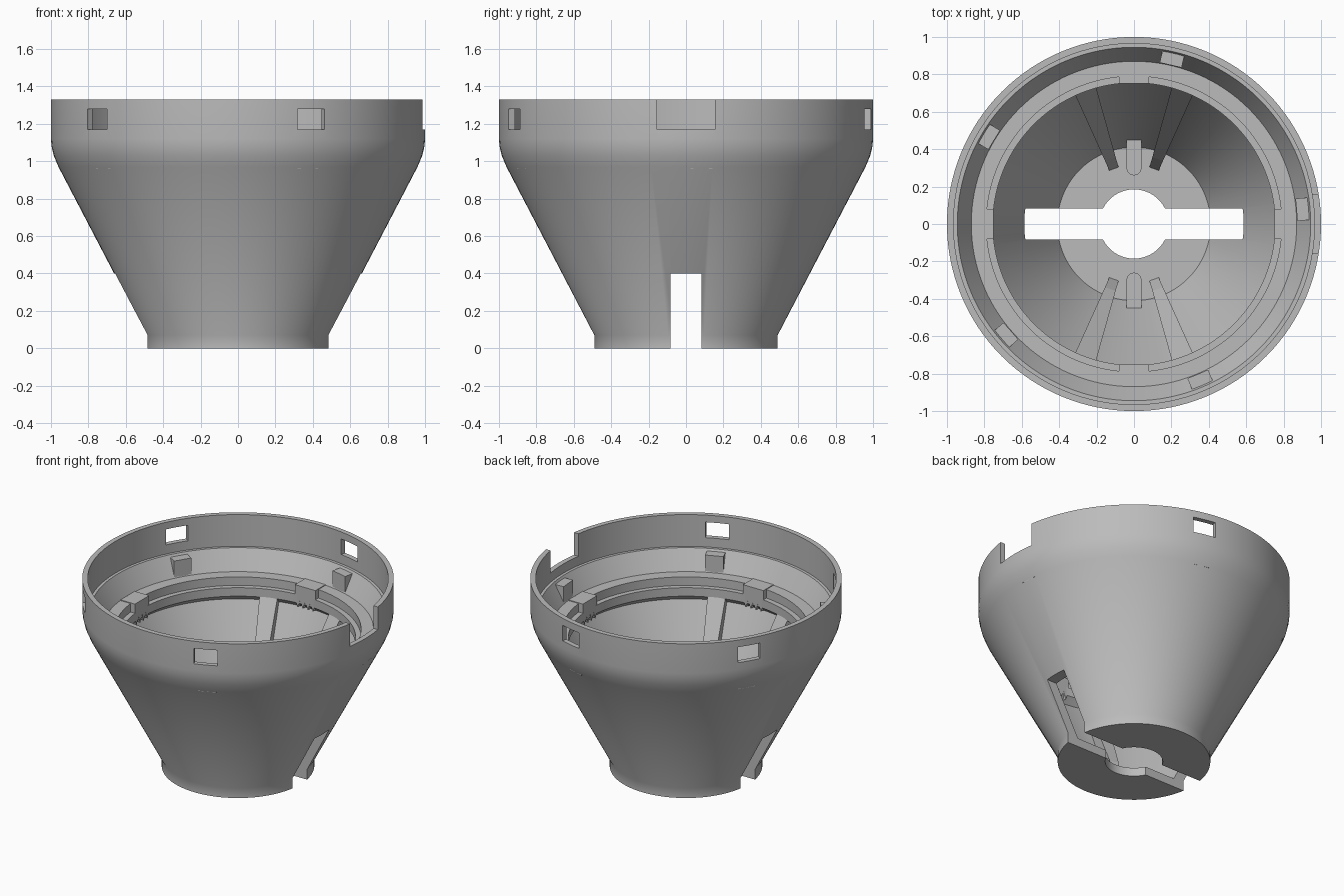
import bpy, bmesh, math
from mathutils import Matrix

old = bpy.data.objects.get("Cube")
if old:
    bpy.data.objects.remove(old)

COLOR = (0.5, 0.5, 0.5, 1)
grey = bpy.data.materials.new("light grey plastic")
grey.use_nodes = True
grey.diffuse_color = COLOR
grey.node_tree.nodes["Principled BSDF"].inputs["Base Color"].default_value = COLOR


def finish(name, bm, angle=0):
    """Turn a bmesh into an object, rotated about z by an angle in degrees."""
    bmesh.ops.recalc_face_normals(bm, faces=bm.faces)
    bmesh.ops.rotate(bm, verts=bm.verts, matrix=Matrix.Rotation(math.radians(angle), 3, 'Z'))
    mesh = bpy.data.meshes.new(name)
    bm.to_mesh(mesh)
    bm.free()
    mesh.materials.append(grey)
    obj = bpy.data.objects.new(name, mesh)
    bpy.context.collection.objects.link(obj)
    return obj


def lathe(name, profile, steps=128):
    """Revolve a closed (radius, height) section around z."""
    bm = bmesh.new()
    rings = []
    for i in range(steps):
        a = 2 * math.pi * i / steps
        rings.append([bm.verts.new((r * math.cos(a), r * math.sin(a), z)) for r, z in profile])
    n = len(profile)
    for i in range(steps):
        p, q = rings[i], rings[(i + 1) % steps]
        for j in range(n):
            k = (j + 1) % n
            bm.faces.new((p[j], q[j], q[k], p[k]))
    return finish(name, bm)


def radial(name, points, angle):
    """Closed section of (radius, height, half width) points, standing along a radius."""
    bm = bmesh.new()
    sides = [[bm.verts.new((r, s * w, z)) for r, z, w in points] for s in (-1, 1)]
    n = len(points)
    for side in sides:
        bm.faces.new(side)
    for j in range(n):
        k = (j + 1) % n
        bm.faces.new((sides[0][j], sides[0][k], sides[1][k], sides[1][j]))
    return finish(name, bm, angle)


def block(name, r0, r1, z0, z1, half, angle):
    return radial(name, [(r0, z0, half), (r1, z0, half), (r1, z1, half), (r0, z1, half)], angle)


# Funnel body with stepped inner ledges and a bored floor
body = lathe("funnel_body", [
    (0.185, 0), (0.49, 0), (0.49, 0.07), (0.96, 0.97), (0.985, 1.03), (0.997, 1.08),
    (1.0, 1.12), (1.0, 1.33), (0.965, 1.33), (0.965, 1.105), (0.945, 1.105),
    (0.87, 0.97), (0.79, 0.97), (0.79, 0.91), (0.755, 0.91), (0.755, 0.85),
    (0.80, 0.81), (0.41, 0.06), (0.185, 0.06)])

# Cutters: cross slot, rim notch and five rim windows
WINDOWS = [5 + 72 * i for i in range(5)]
cutters = [block("slot_cutter", -1.2, 1.2, -0.1, 0.4, 0.082, 0),
           block("notch_cutter", 0.9, 1.2, 1.17, 1.5, 0.155, 0)]
cutters += [block("window_cutter", 0.9, 1.2, 1.17, 1.28, 0.078, a) for a in WINDOWS[1:]]
for cutter in cutters:
    mod = body.modifiers.new(cutter.name, 'BOOLEAN')
    mod.operation = 'DIFFERENCE'
    mod.solver = 'EXACT'
    mod.object = cutter
    cutter.hide_render = True

# Apply the cuts, then discard the cutters
depsgraph = bpy.context.evaluated_depsgraph_get()
cut_mesh = bpy.data.meshes.new_from_object(body.evaluated_get(depsgraph))
body.modifiers.clear()
body.data = cut_mesh
for cutter in cutters:
    bpy.data.objects.remove(cutter)

bpy.ops.object.select_all(action='DESELECT')
body.select_set(True)
bpy.context.view_layer.objects.active = body
bpy.ops.object.shade_smooth_by_angle(angle=math.radians(30))

# Clip seats on the sloped wall under each window
for a in WINDOWS:
    block("clip_seat", 0.872, 0.955, 0.96, 1.09, 0.06, a)

# Blocks bridging the lower ledge, with small teeth below
for a in range(0, 360, 90):
    block("ledge_block", 0.752, 0.865, 0.87, 0.975, 0.08, a)
    for i in range(4):
        tooth = bmesh.new()
        y = -0.06 + 0.04 * i
        top = [tooth.verts.new((r, y + d, 0.875)) for r, d in
               ((0.752, -0.02), (0.752, 0.02), (0.82, 0.02), (0.82, -0.02))]
        tips = [tooth.verts.new((r, y, 0.82)) for r in (0.752, 0.82)]
        tooth.faces.new(top)
        tooth.faces.new((top[0], top[1], tips[0]))
        tooth.faces.new((top[2], top[3], tips[1]))
        tooth.faces.new((top[1], top[2], tips[1], tips[0]))
        tooth.faces.new((top[3], top[0], tips[0], tips[1]))
        finish("ledge_tooth", tooth, a)

# Tapered ribs up the inner cone
for a in (70, 110, 250, 290):
    radial("inner_rib", [(0.31, 0.05, 0.026), (0.37, 0.2, 0.03), (0.765, 0.87, 0.06),
                         (0.85, 0.87, 0.06), (0.45, 0.05, 0.035)], a)

# Round-ended keys on the floor
for a in (90, 270):
    bm = bmesh.new()
    arc = [math.radians(90 + 180 * i / 12) for i in range(13)]
    outline = [(0.30 + 0.04 * math.cos(t), 0.04 * math.sin(t)) for t in arc]
    outline += [(0.45, -0.04), (0.45, 0.04)]
    base = bm.faces.new([bm.verts.new((x, y, 0.05)) for x, y in outline])
    top = bmesh.ops.extrude_face_region(bm, geom=[base])["geom"]
    verts = [v for v in top if isinstance(v, bmesh.types.BMVert)]
    bmesh.ops.translate(bm, verts=verts, vec=(0, 0, 0.09))
    if base.is_valid is False or len(bm.faces) == len(outline) + 1:
        bm.faces.new([v for v in bm.verts if v not in verts])
    finish("floor_key", bm, a)
